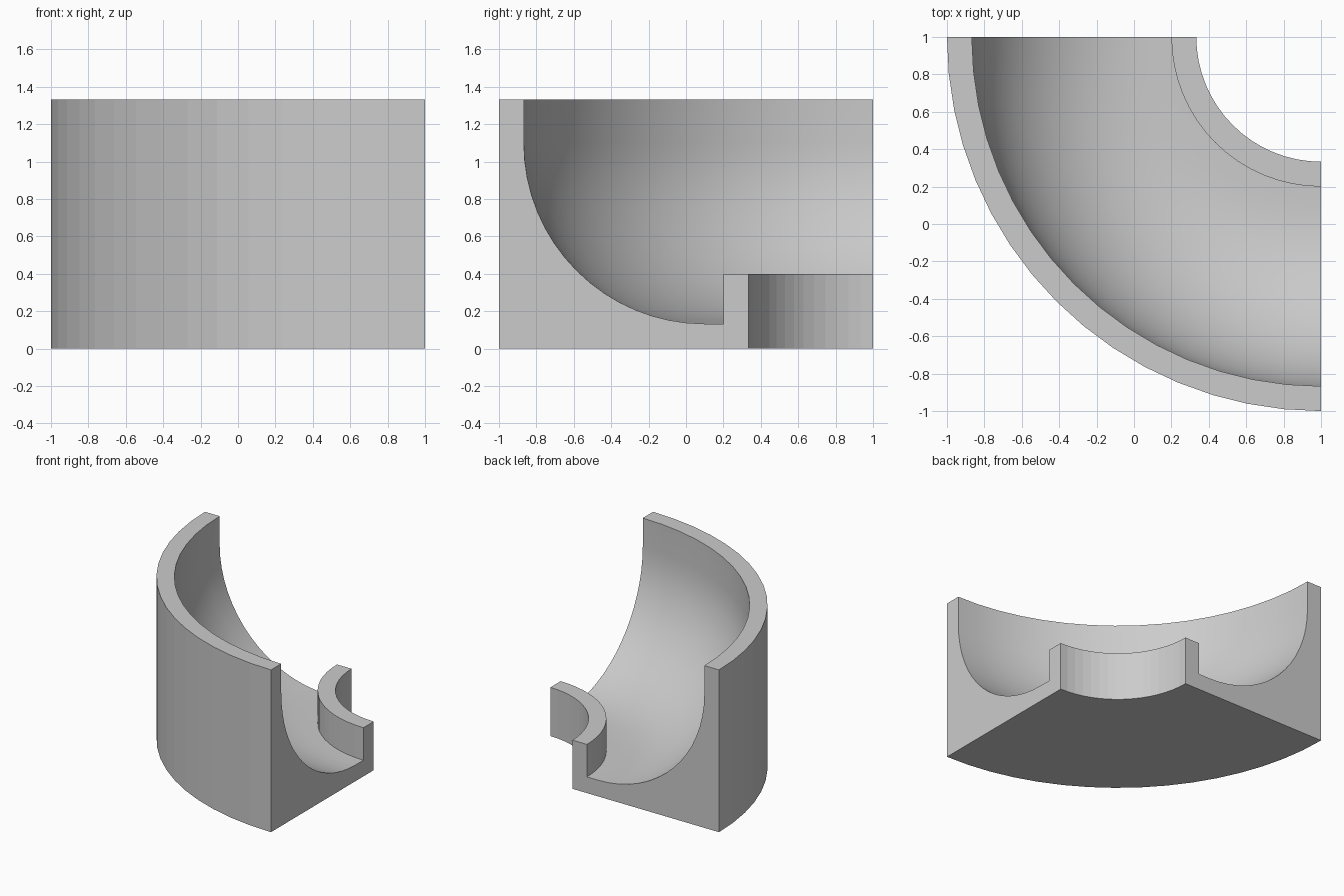
import bpy, bmesh
from math import sin, cos, pi
from mathutils import Vector

cube = bpy.data.objects.get("Cube")
if cube:
    bpy.data.objects.remove(cube)

grey = bpy.data.materials.new("plain grey")
grey.use_nodes = True
colour = (0.6, 0.6, 0.6, 1)
grey.diffuse_color = colour
grey.node_tree.nodes["Principled BSDF"].inputs["Base Color"].default_value = colour

TURN_STEPS, BOWL_STEPS = 16, 16
TOP, FLOOR, LIP = 1.333, 0.133, 0.4
BOWL_R = 0.967

# Cross-section as (distance from turning axis, height)
bowl = [(0.9 + BOWL_R * sin(a), FLOOR + BOWL_R * (1 - cos(a)))
        for a in (pi / 2 * i / BOWL_STEPS for i in range(BOWL_STEPS + 1))]
profile = ([(0.667, 0), (0.667, LIP), (0.8, LIP), (0.8, FLOOR)] + bowl
           + [(1.867, TOP), (2, TOP), (2, 0)])
n = len(profile)
bowl_edges = range(3, n - 3)

# Sweep the section a quarter turn about the back left corner
bm = bmesh.new()
rings = []
for s in range(TURN_STEPS + 1):
    a = pi / 2 * s / TURN_STEPS
    rings.append([bm.verts.new(Vector((1 - r * cos(a), 1 - r * sin(a), z)))
                  for r, z in profile])
for here, there in zip(rings, rings[1:]):
    for i in range(n):
        j = (i + 1) % n
        if i == n - 1:
            continue  # underside is one face, made below
        face = bm.faces.new((here[i], here[j], there[j], there[i]))
        face.smooth = i in bowl_edges

# Flat underside and the two cut ends
bm.faces.new([r[0] for r in rings] + [r[-1] for r in reversed(rings)])
bm.faces.new(rings[0])
bm.faces.new(rings[-1])
bmesh.ops.recalc_face_normals(bm, faces=bm.faces)

mesh = bpy.data.meshes.new("curved_channel")
bm.to_mesh(mesh)
bm.free()
mesh.materials.append(grey)
channel = bpy.data.objects.new("curved_channel", mesh)
bpy.context.collection.objects.link(channel)
